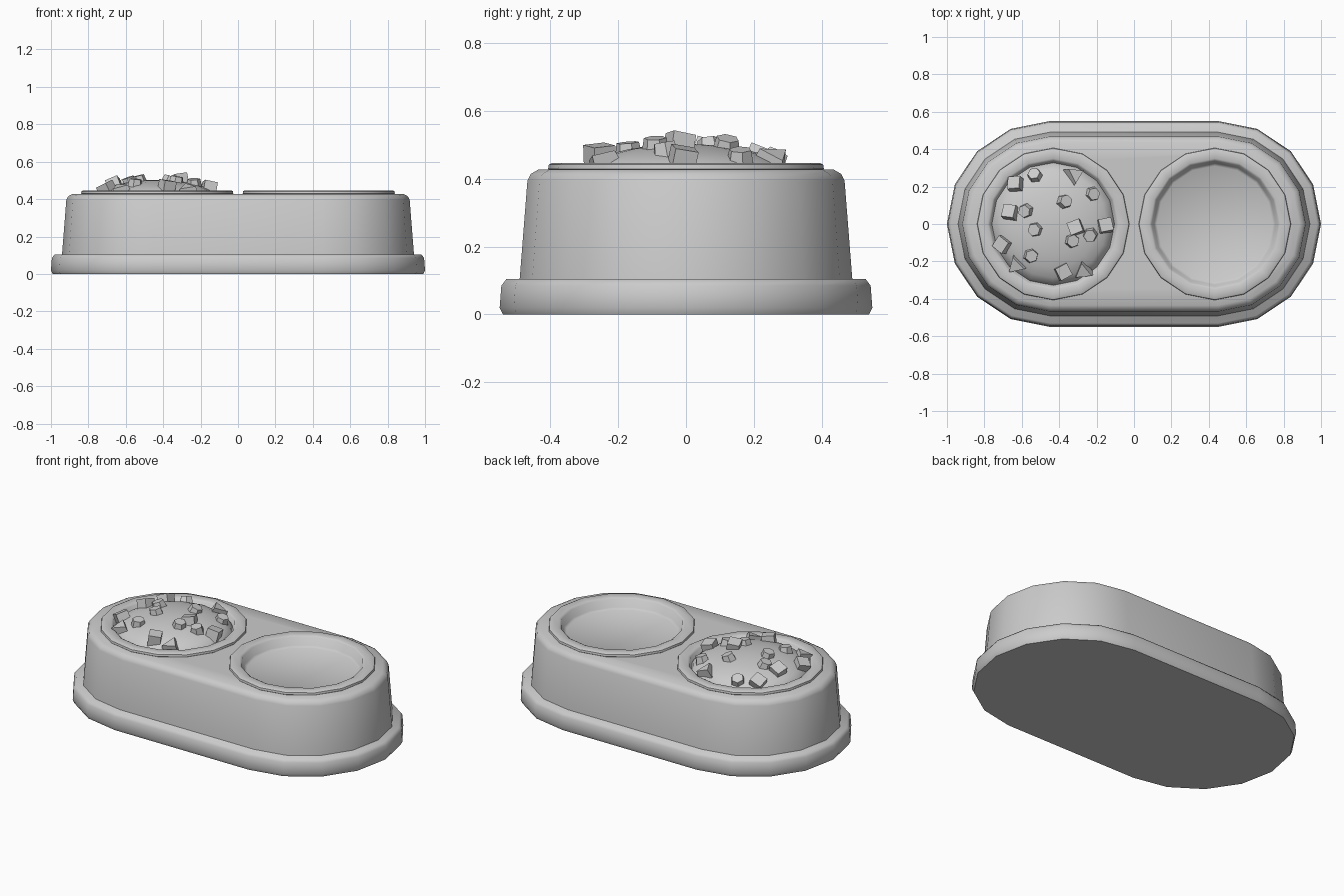
import bpy, bmesh, math, random
from mathutils import Vector, Euler

if "Cube" in bpy.data.objects:
    bpy.data.objects.remove(bpy.data.objects["Cube"])

random.seed(4)
grey = bpy.data.materials.new("plain grey")
grey.diffuse_color = (0.6, 0.6, 0.6, 1)
grey.use_nodes = True
grey.node_tree.nodes["Principled BSDF"].inputs["Base Color"].default_value = grey.diffuse_color
BOWL_X = 0.432


def finish(name, bm, angle=60):
    bmesh.ops.recalc_face_normals(bm, faces=bm.faces)
    me = bpy.data.meshes.new(name)
    bm.to_mesh(me)
    bm.free()
    me.materials.append(grey)
    ob = bpy.data.objects.new(name, me)
    bpy.context.collection.objects.link(ob)
    smooth(ob, angle)
    return ob


def smooth(ob, angle):
    bpy.ops.object.select_all(action='DESELECT')
    ob.select_set(True)
    bpy.context.view_layer.objects.active = ob
    bpy.ops.object.shade_smooth_by_angle(angle=math.radians(angle))


def loft(name, rings, cap_top=True, cap_bottom=True, angle=60):
    """Skin a list of rings of points."""
    bm = bmesh.new()
    vs = [[bm.verts.new(p) for p in r] for r in rings]
    n = len(vs[0])
    for a, b in zip(vs, vs[1:]):
        for i in range(n):
            j = (i + 1) % n
            bm.faces.new((a[i], a[j], b[j], b[i]))
    if cap_bottom:
        bm.faces.new(vs[0][::-1])
    if cap_top:
        bm.faces.new(vs[-1])
    return finish(name, bm, angle)


def stadium(r, z, half=0.45):
    """Rounded-end outline with eight segments per end."""
    pts = []
    for side in (0, 1):
        for i in range(9):
            a = -math.pi / 2 + math.pi * (side + i / 8)
            pts.append((r * math.cos(a) + (half if side == 0 else -half),
                        r * math.sin(a), z))
    return pts


def circle(cx, r, z, n=16):
    return [(cx + r * math.cos(2 * math.pi * i / n),
             r * math.sin(2 * math.pi * i / n), z) for i in range(n)]


# Base skirt and tapered body
loft("base_skirt", [stadium(r, z) for r, z in
     ((0.54, 0), (0.55, 0.02), (0.545, 0.085), (0.53, 0.105))])
body = loft("body", [stadium(r, z) for r, z in
            ((0.492, 0.09), (0.468, 0.395), (0.458, 0.415), (0.435, 0.428))])

# Wells cut into the body
for side in (-1, 1):
    cutter = loft("well_cutter", [circle(side * BOWL_X, 0.37, z) for z in (0.3, 0.6)])
    cutter.hide_render = True
    mod = body.modifiers.new("well", 'BOOLEAN')
    mod.operation, mod.object, mod.solver = 'DIFFERENCE', cutter, 'EXACT'
    bpy.context.view_layer.objects.active = body
    bpy.ops.object.modifier_apply(modifier=mod.name)
    bpy.data.objects.remove(cutter)
smooth(body, 60)

# Bowls: outer lip, flat rim, sloping wall and floor
for side, label in ((-1, "left"), (1, "right")):
    loft(label + "_bowl", [circle(side * BOWL_X, r, z) for r, z in
         ((0.395, 0.42), (0.407, 0.43), (0.405, 0.442), (0.395, 0.447),
          (0.35, 0.447), (0.338, 0.44), (0.325, 0.395), (0.31, 0.385))],
         cap_bottom=False, angle=50)

# Food mound
DOME_R, DOME_Z, DOME_H = 0.332, 0.395, 0.108


def dome_z(r):
    return DOME_Z + DOME_H * math.sqrt(max(0, 1 - (r / DOME_R) ** 2))


loft("food_mound", [circle(-BOWL_X, DOME_R * math.cos(a), DOME_Z + DOME_H * math.sin(a))
     for a in [math.radians(d) for d in (0, 15, 30, 45, 60, 75, 86)]], cap_bottom=False)

# Kibble pieces: cubes, nuggets and wedges scattered on the mound
spots = [(-.53, .26, 1), (-.63, .21, 0), (-.32, .26, 2), (-.22, .16, 1), (-.37, .12, 1),
         (-.66, .06, 0), (-.58, .07, 1), (-.53, -.03, 1), (-.31, -.02, 0), (-.33, -.09, 1),
         (-.235, -.06, 1), (-.155, -.01, 0), (-.70, -.11, 0), (-.55, -.17, 1),
         (-.63, -.22, 2), (-.38, -.255, 0), (-.27, -.25, 2)]
for i, (x, y, kind) in enumerate(spots):
    bm = bmesh.new()
    if kind == 0:
        bmesh.ops.create_cube(bm, size=0.07)
    elif kind == 1:
        bmesh.ops.create_cone(bm, cap_ends=True, segments=6, radius1=0.043,
                              radius2=0.034, depth=0.05)
    else:
        bmesh.ops.create_cone(bm, cap_ends=True, segments=3, radius1=0.062,
                              radius2=0.05, depth=0.05)
    off = Vector((x + BOWL_X, y, 0))
    lean = Vector((off.x * 0.9, off.y * 0.9, 1)).to_track_quat('Z', 'Y').to_matrix()
    turn = Euler((random.uniform(-.3, .3), random.uniform(-.3, .3),
                  random.uniform(0, 6))).to_matrix()
    bmesh.ops.rotate(bm, verts=bm.verts, matrix=lean @ turn)
    bmesh.ops.translate(bm, verts=bm.verts, vec=(x, y, dome_z(off.length) + 0.003))
    finish(f"kibble_{i + 1}", bm, 30)
